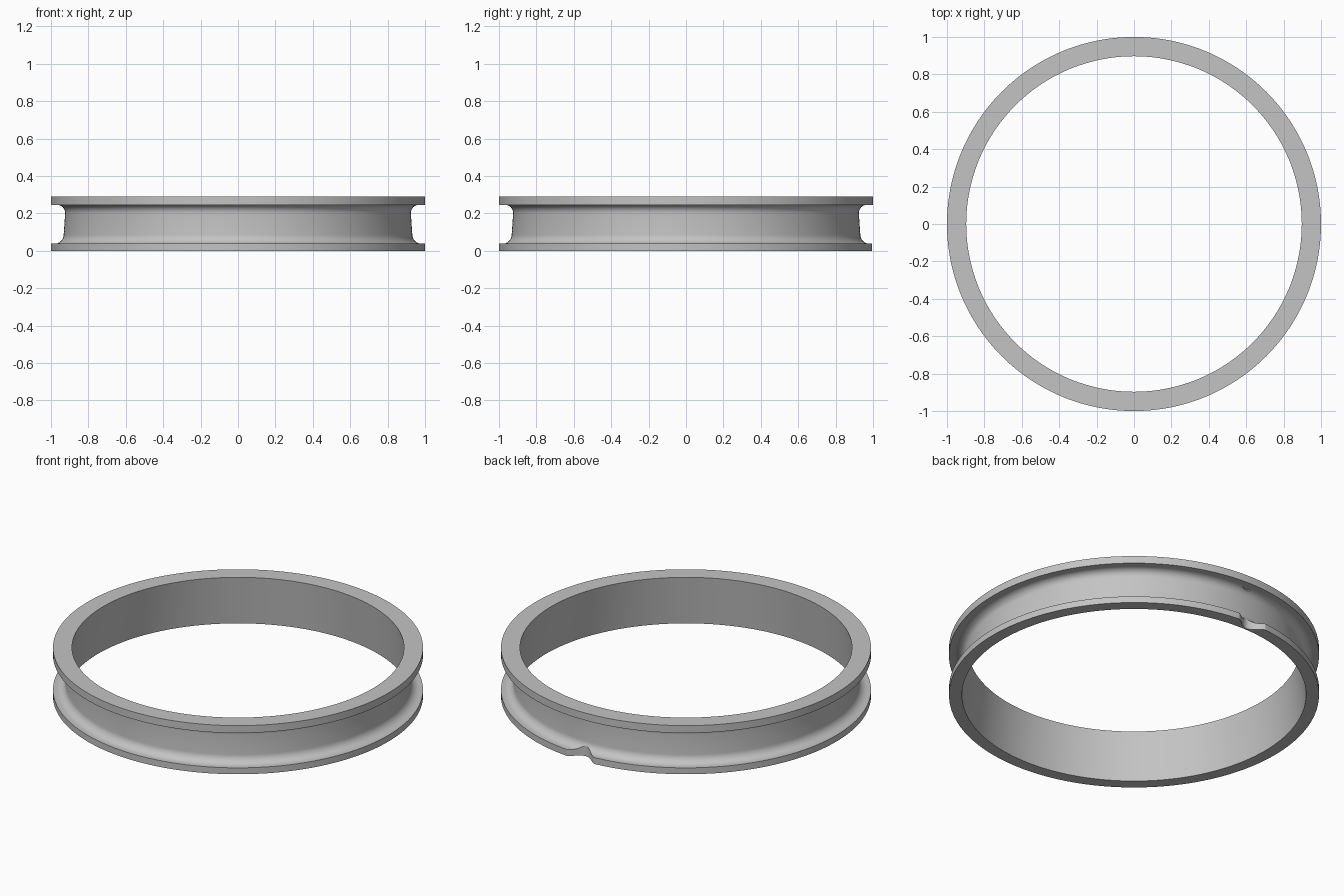
import bpy, bmesh
from math import sin, cos, pi, radians

cube = bpy.data.objects.get("Cube")
if cube:
    bpy.data.objects.remove(cube)

HEIGHT = 0.29
SEGMENTS = 192

# One plain grey for the whole ring
grey = bpy.data.materials.new("satin_grey")
grey.use_nodes = True
colour = (0.55, 0.55, 0.55, 1)
grey.diffuse_color = colour
grey.node_tree.nodes["Principled BSDF"].inputs["Base Color"].default_value = colour


def arc(r, z, radius, start, end, steps=10):
    """Points of a fillet arc in the (radius, height) plane."""
    angles = [radians(start + (end - start) * i / steps) for i in range(steps + 1)]
    return [(r + radius * cos(a), z + radius * sin(a)) for a in angles]


def make_object(name, bm):
    bmesh.ops.recalc_face_normals(bm, faces=bm.faces)
    mesh = bpy.data.meshes.new(name)
    bm.to_mesh(mesh)
    bm.free()
    mesh.materials.append(grey)
    obj = bpy.data.objects.new(name, mesh)
    bpy.context.collection.objects.link(obj)
    return obj


# Cross-section: tapered bore, two flanges and a filleted groove
profile = [(0.93, 0), (1, 0), (1, 0.038)]
profile += arc(0.982, 0.088, 0.05, 270, 180)
profile += arc(0.968, 0.202, 0.044, 180, 90)
profile += [(1, 0.246), (1, HEIGHT), (0.897, HEIGHT)]

# Flanged ring: the section swept around z
bm = bmesh.new()
rings = []
for i in range(SEGMENTS):
    a = 2 * pi * i / SEGMENTS
    rings.append([bm.verts.new((r * cos(a), r * sin(a), z)) for r, z in profile])
for i, ring in enumerate(rings):
    following = rings[(i + 1) % SEGMENTS]
    for j in range(len(profile)):
        k = (j + 1) % len(profile)
        bm.faces.new((ring[j], following[j], following[k], ring[k]))
ring_obj = make_object("flanged_ring", bm)

# Rear notch: a bell-shaped vertical cut through the lower flange
bm = bmesh.new()
half_width, steps = 0.11, 24
outline = []
for i in range(steps + 1):
    t = 2 * i / steps - 1
    outline.append((t * half_width, 1.0 - 0.03 * (1 + cos(pi * t))))
outline += [(half_width, 1.1), (-half_width, 1.1)]
face = bm.faces.new([bm.verts.new((x, y, -0.1)) for x, y in outline])
result = bmesh.ops.extrude_face_region(bm, geom=[face])
top = [v for v in result["geom"] if isinstance(v, bmesh.types.BMVert)]
bmesh.ops.translate(bm, verts=top, vec=(0, 0, 0.344))
cutter = make_object("notch_cutter", bm)
cutter.hide_render = True

cut = ring_obj.modifiers.new("rear_notch", "BOOLEAN")
cut.operation = "DIFFERENCE"
cut.solver = "EXACT"
cut.object = cutter
bpy.ops.object.select_all(action="DESELECT")
bpy.context.view_layer.objects.active = ring_obj
ring_obj.select_set(True)
bpy.ops.object.modifier_apply(modifier=cut.name)
bpy.data.objects.remove(cutter)

bpy.ops.object.shade_smooth_by_angle(angle=radians(30))
